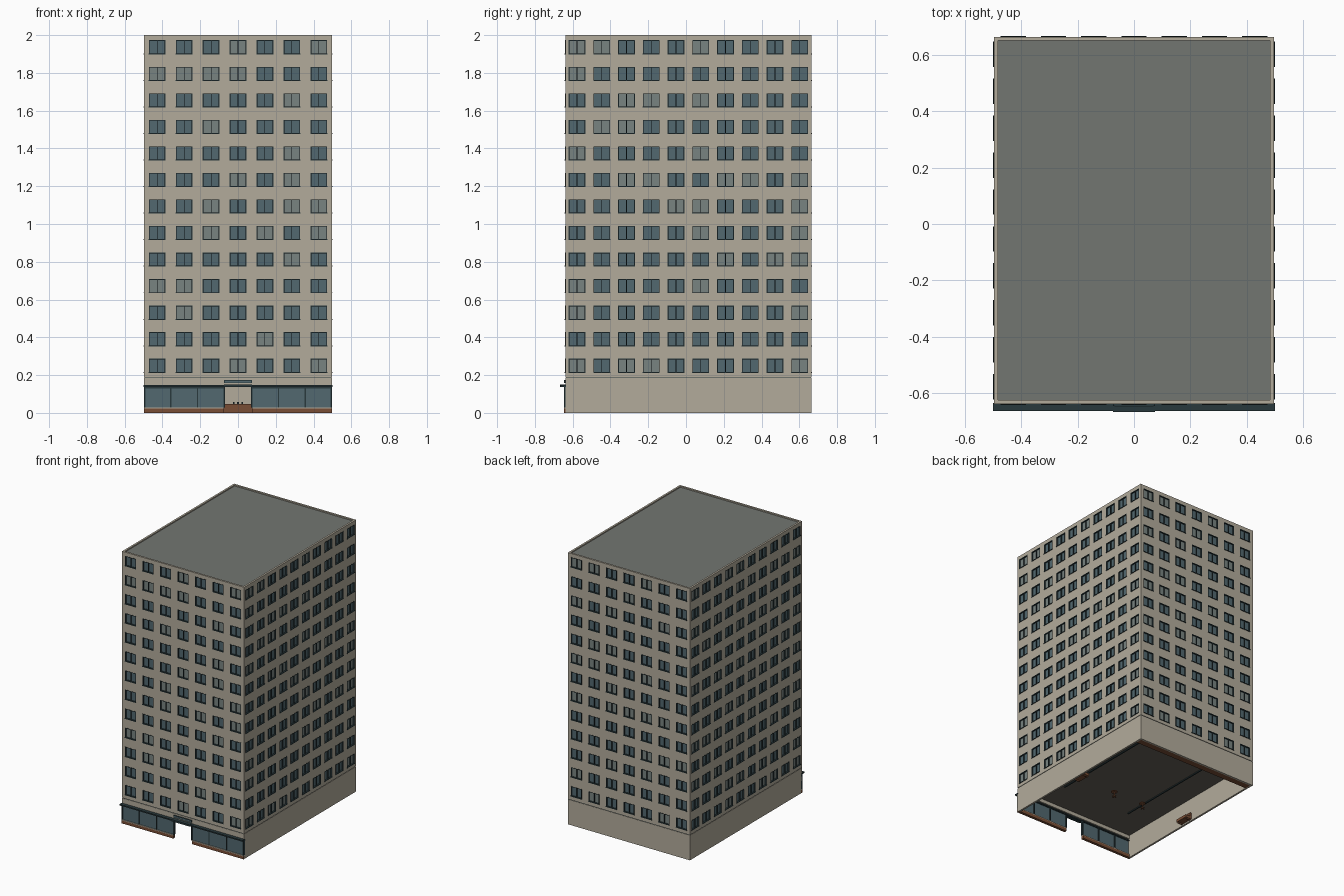
import bpy, bmesh, math, random
from mathutils import Matrix, Vector

if "Cube" in bpy.data.objects:
    bpy.data.objects.remove(bpy.data.objects["Cube"])

random.seed(4)
HX, HY, CY = 0.497, 0.6515, 0.0125      # half width, half depth, y centre of the tower
FRONT, BACK = CY - HY, CY + HY
FLOORS, PITCH, Z0 = 13, 0.1405, 0.25    # window rows
WW, WH = 0.088, 0.074                   # window opening
T = 0.014                               # wall thickness


def mat(name, r, g, b):
    m = bpy.data.materials.new(name)
    m.diffuse_color = (r, g, b, 1)
    m.use_nodes = True
    m.node_tree.nodes["Principled BSDF"].inputs["Base Color"].default_value = m.diffuse_color
    return m


WALL = mat("concrete", 0.45, 0.41, 0.33)
ROOF = mat("roofing", 0.17, 0.18, 0.165)
DARK = mat("dark_metal", 0.022, 0.04, 0.045)
GLASS = mat("dark_glass", 0.085, 0.14, 0.16)
BLIND = mat("pale_glass", 0.19, 0.23, 0.22)
WOOD = mat("brown", 0.19, 0.075, 0.035)
CEIL = mat("ceiling", 0.13, 0.115, 0.095)


def box(bm, x0, x1, y0, y1, z0, z1, slot=0):
    m = Matrix.Translation(((x0 + x1) / 2, (y0 + y1) / 2, (z0 + z1) / 2)) \
        @ Matrix.Diagonal((abs(x1 - x0), abs(y1 - y0), abs(z1 - z0), 1))
    vs = bmesh.ops.create_cube(bm, size=1, matrix=m)["verts"]
    for f in {f for v in vs for f in v.link_faces}:
        f.material_index = slot


def finish(bm, name, mats, matrix=None):
    me = bpy.data.meshes.new(name)
    bm.to_mesh(me)
    bm.free()
    for m in mats:
        me.materials.append(m)
    ob = bpy.data.objects.new(name, me)
    if matrix:
        ob.matrix_world = matrix
    bpy.context.collection.objects.link(ob)
    return ob


def boxes(name, material, items):
    bm = bmesh.new()
    for it in items:
        box(bm, *it)
    return finish(bm, name, [material])


def facade(side, angle, half, dist, cols, pitch):
    """Wall with punched openings, plus its windows; local outside is -y."""
    mw = Matrix.Translation((0, CY, 0)) @ Matrix.Rotation(angle, 4, 'Z') @ Matrix.Translation((0, -dist, 0))
    cx = [(i - (cols - 1) / 2) * pitch for i in range(cols)]
    cz = [Z0 + i * PITCH for i in range(FLOORS)]
    us = [-half] + [c + s * WW / 2 for c in cx for s in (-1, 1)] + [half]
    zs = [0.188] + [c + s * WH / 2 for c in cz for s in (-1, 1)] + [2.0]
    # wall sheet with holes
    bm = bmesh.new()
    grid = [[bm.verts.new((u, 0, z)) for z in zs] for u in us]
    for i in range(len(us) - 1):
        for j in range(len(zs) - 1):
            if i % 2 == 0 or j % 2 == 0:
                bm.faces.new((grid[i][j], grid[i + 1][j], grid[i + 1][j + 1], grid[i][j + 1]))
    wall = finish(bm, side + "_wall", [WALL], mw)
    sol = wall.modifiers.new("thickness", 'SOLIDIFY')
    sol.thickness, sol.offset = T, -1
    # windows: frame, centre mullion, recessed glass
    bm = bmesh.new()
    a, b, e = WW / 2, WH / 2, 0.004
    for u in cx:
        for z in cz:
            box(bm, u - a, u + a, 0.009, 0.013, z - b, z + b, random.choice((1, 1, 2)))
            for s in (-1, 1):
                box(bm, u + s * a, u + s * (a - e), -0.001, 0.012, z - b, z + b)
            box(bm, u - a + e, u + a - e, -0.001, 0.012, z + b - e, z + b)
            box(bm, u - a - 0.001, u + a + 0.001, -0.003, 0.012, z - b - 0.001, z - b + e)
            box(bm, u - 0.0015, u + 0.0015, 0.001, 0.012, z - b + e, z + b - e)
    finish(bm, side + "_windows", [DARK, GLASS, BLIND], mw)


facade("front", 0, HX, HY, 7, 0.1427)
facade("right", math.pi / 2, HY, HX, 10, 0.131)
facade("back", math.pi, HX, HY, 7, 0.1427)
facade("left", -math.pi / 2, HY, HX, 10, 0.131)

# roof deck inside the parapet
boxes("roof_deck", ROOF, [(-HX + 0.008, HX - 0.008, FRONT + 0.008, BACK - 0.008, 1.97, 1.992)])

# shadow joint and ceiling above the ground floor
boxes("shadow_joint", DARK, [(-HX + 0.003, HX - 0.003, FRONT + 0.003, BACK - 0.003, 0.183, 0.19)])
boxes("lobby_ceiling", CEIL, [(-HX + 0.01, HX - 0.01, FRONT + 0.01, BACK - 0.01, 0.172, 0.184)])

# ground floor walls and front fascia
boxes("ground_floor_walls", WALL, [
    (-HX, -HX + T, FRONT, BACK, 0, 0.184),
    (HX - T, HX, FRONT, BACK, 0, 0.184),
    (-HX + T, HX - T, BACK - T, BACK, 0, 0.184),
    (-HX + T, HX - T, FRONT, FRONT + T, 0.146, 0.184)])

# shopfronts either side of the open entrance
base, sill, glass, frame = [], [], [], []
for s in (-1, 1):
    base.append((s * 0.075, s * HX, FRONT - 0.006, FRONT + T, 0, 0.022))
    sill.append((s * 0.075, s * HX, FRONT - 0.008, FRONT + T, 0.022, 0.028))
    glass.append((s * 0.075, s * (HX - 0.001), FRONT - 0.001, FRONT + 0.005, 0.028, 0.136))
    frame.append((s * 0.07, s * HX, FRONT - 0.006, FRONT + T, 0.13, 0.138))
    for x in (0.074, 0.215, 0.357, 0.494):
        frame.append((s * (x - 0.004), s * (x + 0.003), FRONT - 0.006, FRONT + 0.012, 0.028, 0.136))
boxes("shopfront_base", WOOD, base)
boxes("shopfront_sill", WALL, sill)
boxes("shopfront_glass", GLASS, glass)
boxes("shopfront_frame", DARK, frame)

# canopy and blank sign panel
boxes("canopy", DARK, [
    (-0.5, 0.5, -0.664, FRONT + 0.004, 0.138, 0.147),
    (-0.075, 0.075, -0.667, FRONT, 0.136, 0.149)])
boxes("sign_panel", DARK, [(-0.074, 0.074, FRONT - 0.007, FRONT, 0.157, 0.173)])
boxes("sign_inset", GLASS, [(-0.07, 0.07, FRONT - 0.008, FRONT, 0.160, 0.170)])

# lobby interior: counter along the back, benches, ceiling rails
boxes("back_counter", WOOD, [(-HX + T, HX - T, BACK - 0.06, BACK - T, 0, 0.048)])
boxes("counter_items", DARK, [(x - 0.004, x + 0.004, BACK - 0.045, BACK - 0.037, 0.048, 0.058)
                              for x in (-0.022, 0, 0.022)])
bench = []
for s in (-1, 1):
    bench.append((s * 0.43, s * 0.48, -0.065, 0.035, 0.008, 0.028))
    bench.append((s * 0.468, s * 0.482, -0.065, 0.035, 0.028, 0.056))
    for y in (-0.06, 0.022):
        bench.append((s * 0.435, s * 0.475, y, y + 0.008, 0, 0.008))
boxes("lobby_benches", WOOD, bench)
boxes("ceiling_rails", DARK, [(s * 0.276, s * 0.286, -0.40, 0.38, 0.165, 0.173) for s in (-1, 1)])

# small pedestal tables
bm = bmesh.new()
for x in (-0.125, 0.125):
    for r, z, h in ((0.022, 0.04, 0.006), (0.004, 0.02, 0.036)):
        bmesh.ops.create_cone(bm, cap_ends=True, segments=12, radius1=r, radius2=r, depth=h,
                              matrix=Matrix.Translation((x, -0.06, z)))
    box(bm, x - 0.018, x + 0.018, -0.063, -0.057, 0, 0.004)
    box(bm, x - 0.003, x + 0.003, -0.078, -0.042, 0, 0.004)
finish(bm, "lobby_tables", [WOOD])
